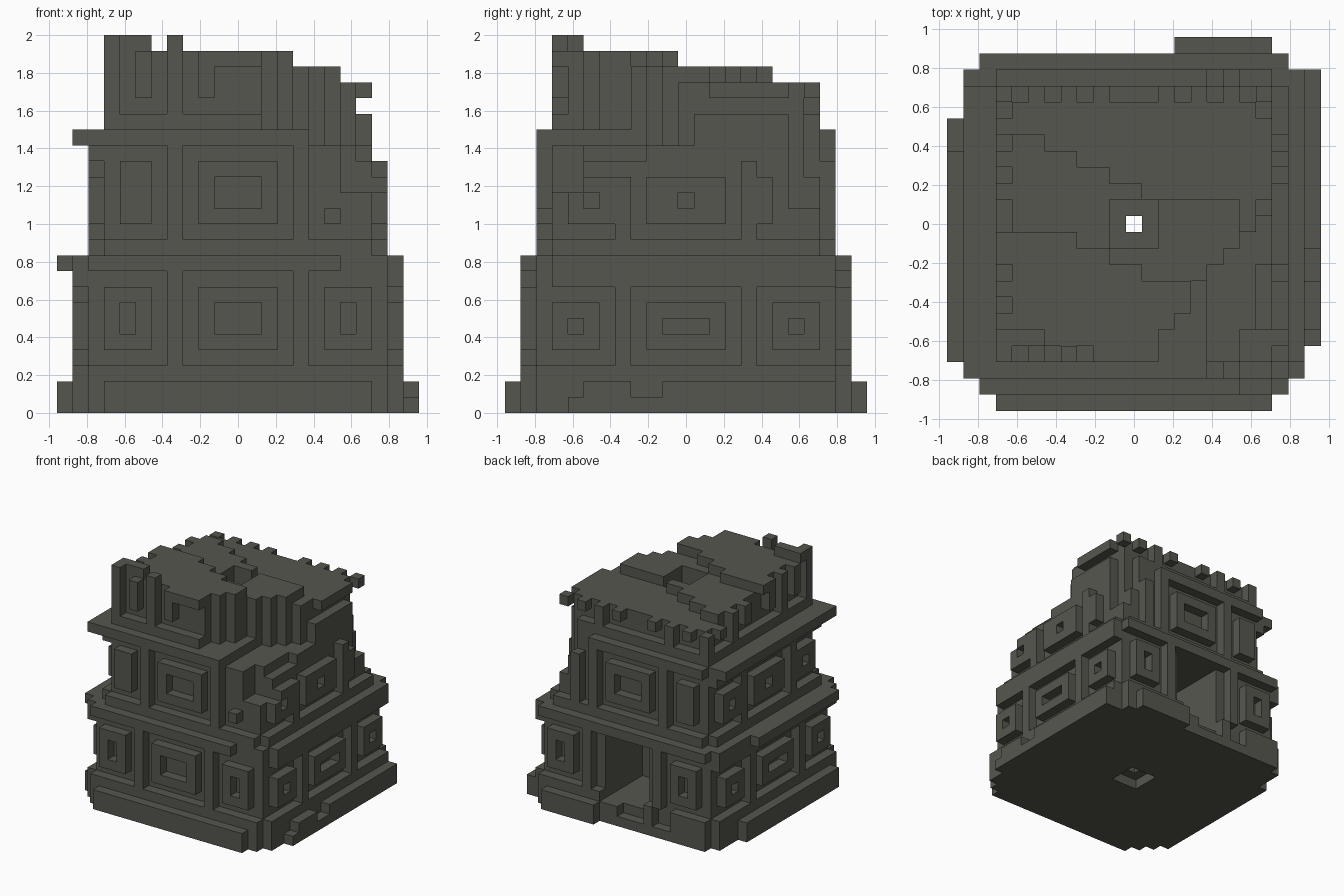
import bpy
import bmesh
from mathutils import Vector

cube = bpy.data.objects.get("Cube")
if cube:
    bpy.data.objects.remove(cube, do_unlink=True)

CELL = 1 / 12
cells = {}  # grid cell -> part name

stone = bpy.data.materials.new("weathered stone")
stone.use_nodes = True
stone.diffuse_color = (0.09, 0.094, 0.076, 1)
bsdf = stone.node_tree.nodes["Principled BSDF"]
bsdf.inputs["Base Color"].default_value = stone.diffuse_color
bsdf.inputs["Roughness"].default_value = 0.9


def fill(part, xs, ys, zs):
    """Fill an inclusive block of cells; part None carves it away."""
    for x in range(xs[0], xs[1] + 1):
        for y in range(ys[0], ys[1] + 1):
            for z in range(zs[0], zs[1] + 1):
                if part:
                    cells[x, y, z] = part
                else:
                    cells.pop((x, y, z), None)


def relief(side, part, us, d, zs):
    """Block one cell deep on a facade: us runs along it, d is its depth."""
    if side in ("front", "back"):
        s = -d if side == "front" else d
        fill(part, us, (s, s), zs)
    else:
        s = d if side == "left" else -d
        fill(part, (s, s), us, zs)


def window(side, us, d, zs, hole=None):
    """Raised frame with an optional sunk opening."""
    relief(side, "window_frames", us, d, zs)
    if hole:
        relief(side, None, hole[0], d, hole[1])


def mirrored(us):
    return [us, (-us[1], -us[0])]


# Base with stepped corners
for a, b in ((8, 11), (9, 10), (10, 9), (11, 8)):
    fill("base", (-a, a), (-b, b), (0, 1))

# Three storeys of solid wall, each set back by one cell
fill("lower_wall", (-9, 9), (-9, 9), (2, 9))
fill("upper_wall", (-8, 8), (-8, 8), (10, 17))
fill("top_wall", (-7, 7), (-7, 7), (18, 22))
fill("top_wall", (-8, -6), (-7, -7), (23, 23))

for side in ("front", "back", "left", "right"):
    face = side in ("front", "back")
    # Bands and pilasters
    for d, half, low, high in ((10, 9, 2, 9), (9, 8, 10, 17), (8, 8, 18, 23)):
        relief(side, "bands", (-half, half), d, (low, low))
        if d > 8:
            relief(side, "bands", (-half, half), d, (high if face else high - 1, high))
        for u in (-4, 4):
            relief(side, "pilasters", (u, u), d, (low, high))
    # Windows of the lower and upper storeys
    top = 7 if face else 6
    for us in mirrored((6, 8)):
        mid = (us[0] + 1, us[0] + 1)
        window(side, us, 10, (4, top), (mid, (5, top - 1)))
    window(side, (-2, 2), 10, (4, top), ((-1, 1), (5, top - 1)))
    for us in mirrored((6, 7) if face else (5, 7)):
        hole = None if face else ((us[0] + 1, us[0] + 1), (13, 13))
        window(side, us, 9, (12, 15 if face else 14), hole)
    if face:
        window(side, (-2, 2), 9, (12, 15), ((-1, 1), (13, 14)))
    else:
        window(side, (-2, 2), 9, (12, 14), ((0, 0), (13, 13)))
    # Windows and corner posts of the top storey
    for u in (-6, 6):
        relief(side, "window_frames", (u, u), 8, (20, 22))
    window(side, (-2, 2), 8, (20, 22), ((-1, 1), (20, 21)))
    for u in (-8, 8):
        relief(side, "pilasters", (u, u), 8, (18, 23))

# Overhanging cornices on one side
relief("right", "cornices", (-8, 4), 11, (9, 9))
relief("right", "cornices", (-9, 8), 10, (17, 17))
fill("cornices", (-10, -8), (-9, -9), (17, 17))

# Doorway and open threshold at the back
fill(None, (-3, 3), (10, 10), (3, 8))
fill(None, (-2, 2), (4, 10), (2, 8))
fill(None, (-8, 2), (11, 11), (0, 1))
fill(None, (-2, 0), (10, 10), (1, 1))
fill(None, (-5, -4), (10, 10), (1, 2))

# Broken base edges
fill(None, (11, 11), (-8, -8), (0, 1))
fill(None, (11, 11), (-7, -7), (1, 1))
fill(None, (11, 11), (-3, -2), (1, 1))
fill("base", (11, 11), (9, 9), (0, 1))
fill(None, (-11, -11), (7, 8), (0, 1))

# Broken cornices and panels at the front corner
fill(None, (7, 9), (-10, -10), (9, 9))
fill(None, (10, 10), (-9, -9), (8, 9))
fill(None, (7, 9), (-9, -9), (14, 17))
fill(None, (5, 8), (-9, -9), (11, 16))
fill("window_frames", (6, 6), (-9, -9), (12, 12))
fill(None, (7, 9), (-9, -7), (14, 17))
fill(None, (9, 9), (-8, -4), (15, 17))
fill(None, (9, 9), (-3, 9), (16, 17))
fill(None, (9, 9), (1, 3), (15, 15))
fill(None, (8, 8), (-6, -3), (16, 17))

# Collapsed back corner, leaving the roof edge overhanging
fill(None, (9, 9), (6, 9), (12, 17))
fill(None, (7, 9), (9, 9), (11, 17))
fill(None, (8, 8), (7, 8), (13, 19))
fill(None, (7, 8), (8, 8), (15, 19))
fill(None, (5, 6), (9, 9), (14, 17))
fill("window_frames", (6, 6), (9, 9), (11, 15))
fill(None, (8, 8), (-8, 8), (19, 19))


def roof_level(x, y):
    """Height of the ruined roof above a column of cells."""
    slip = max(0, (x + 9) // 2 - 1) if x < 2 else 4
    edge = 3 if y >= -5 else 2 if y == -6 else 1
    if x > edge and y < x - 7:
        return 18 if x < 5 else 17
    if x in (-8, -7, -6, -4) and y <= -7:
        return 24
    if y < -slip * 0.9 and x <= 3:
        return 23
    if y < 6 - slip and x <= 6:
        return 22
    return 21


for x, y, z in list(cells):
    if z >= roof_level(x, y):
        del cells[x, y, z]

# Roof edge slab over the eroded side
fill("top_wall", (8, 8), (2, 5), (20, 20))

# Roof pit and central shaft
fill(None, (-1, 1), (-1, 1), (20, 23))
fill(None, (-1, 1), (-1, 1), (0, 0))
fill(None, (0, 0), (0, 0), (0, 23))

# Turn the cells into meshes, keeping only exposed faces
DIRECTIONS = [Vector(v) * s for v in ((1, 0, 0), (0, 1, 0), (0, 0, 1)) for s in (1, -1)]


def build(part):
    bm = bmesh.new()
    for cell, name in cells.items():
        if name != part:
            continue
        centre = Vector(cell) + Vector((0, 0, 0.5))
        for n in DIRECTIONS:
            if tuple(int(c) for c in Vector(cell) + n) in cells:
                continue
            a = Vector((n.y, n.z, n.x)) / 2
            b = n.cross(a)
            mid = centre + n / 2
            corners = (mid - a - b, mid + a - b, mid + a + b, mid - a + b)
            bm.faces.new([bm.verts.new(c * CELL) for c in corners])
    bmesh.ops.remove_doubles(bm, verts=bm.verts, dist=0.001)
    mesh = bpy.data.meshes.new(part)
    bm.to_mesh(mesh)
    bm.free()
    mesh.materials.append(stone)
    bpy.context.collection.objects.link(bpy.data.objects.new(part, mesh))


for part in sorted(set(cells.values())):
    build(part)
